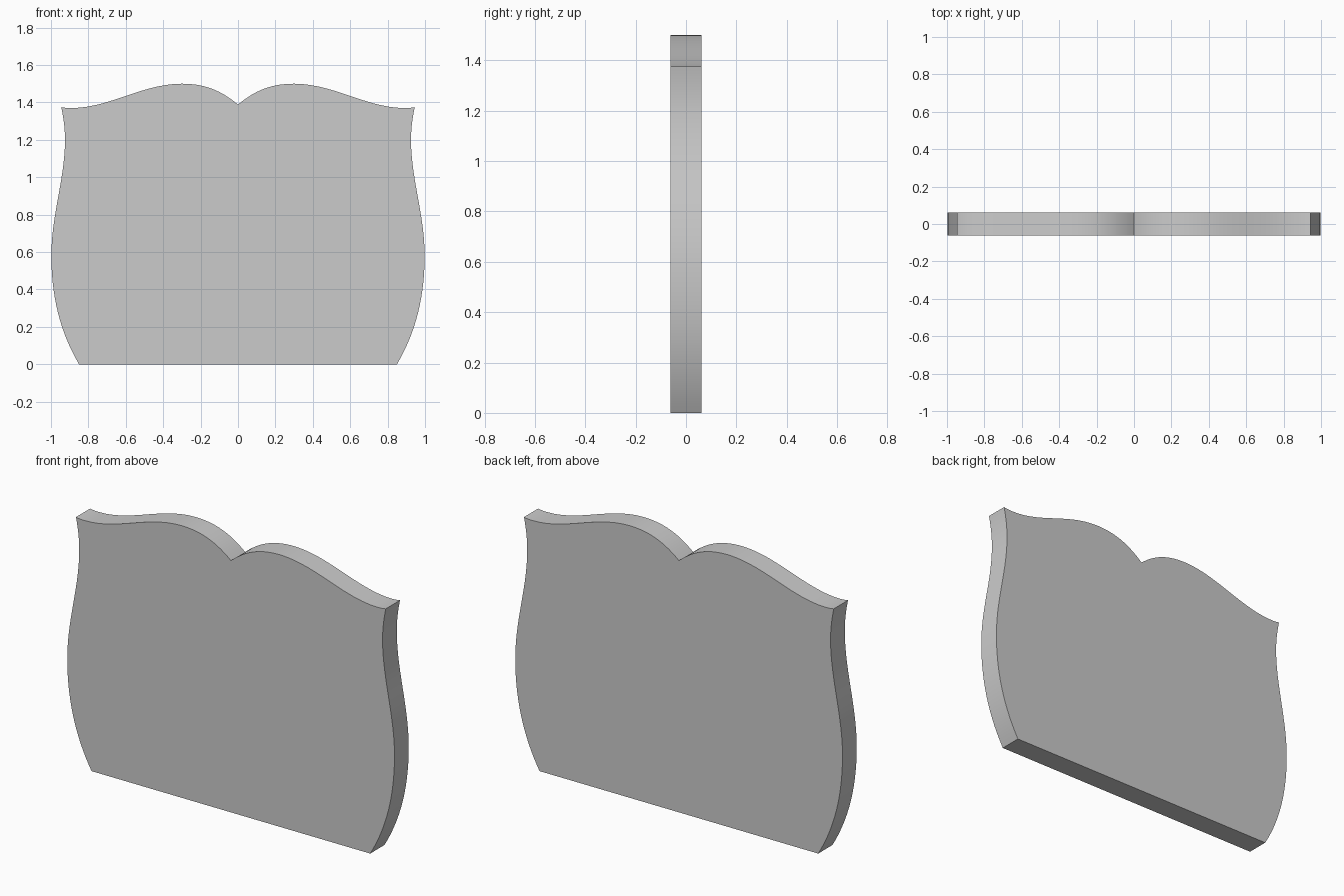
import bpy, bmesh
from mathutils import Vector
from mathutils.geometry import interpolate_bezier

if "Cube" in bpy.data.objects:
    bpy.data.objects.remove(bpy.data.objects["Cube"])

HALF_DEPTH = 0.062

# Right half outline as bezier segments (x, z): start, handle, handle, end
SEGMENTS = [
    ((0.85, 0.0), (0.95, 0.17), (0.998, 0.36), (0.998, 0.58)),     # lower side bulge
    ((0.998, 0.58), (0.998, 0.80), (0.925, 0.99), (0.925, 1.20)),  # waist
    ((0.925, 1.20), (0.925, 1.26), (0.933, 1.32), (0.945, 1.375)), # upper flare
    ((0.945, 1.375), (0.93, 1.371), (0.91, 1.37), (0.89, 1.37)),   # shoulder tip
    ((0.89, 1.37), (0.69, 1.37), (0.51, 1.50), (0.30, 1.50)),      # shoulder slope
    ((0.30, 1.50), (0.18, 1.50), (0.09, 1.465), (0.0, 1.388)),     # crest to centre notch
]


def half_outline(steps=14):
    pts = [Vector(SEGMENTS[0][0])]
    for seg in SEGMENTS:
        a, h1, h2, b = (Vector((x, z, 0)) for x, z in seg)
        pts += [p.to_2d() for p in interpolate_bezier(a, h1, h2, b, steps + 1)[1:]]
    return pts


# Headboard panel: mirror the half outline, fill and extrude in depth
right = half_outline()
left = [Vector((-p.x, p.y)) for p in reversed(right[:-1])]
bm = bmesh.new()
front = bm.faces.new([bm.verts.new((p.x, -HALF_DEPTH, p.y)) for p in right + left])
ext = bmesh.ops.extrude_face_region(bm, geom=[front], use_keep_orig=True)
back = [v for v in ext["geom"] if isinstance(v, bmesh.types.BMVert)]
bmesh.ops.translate(bm, verts=back, vec=(0, 2 * HALF_DEPTH, 0))
bmesh.ops.recalc_face_normals(bm, faces=bm.faces)

mesh = bpy.data.meshes.new("headboard_panel")
bm.to_mesh(mesh)
bm.free()
panel = bpy.data.objects.new("headboard_panel", mesh)
bpy.context.collection.objects.link(panel)
bpy.context.view_layer.objects.active = panel
panel.select_set(True)
bpy.ops.object.shade_smooth_by_angle(angle=0.5)
